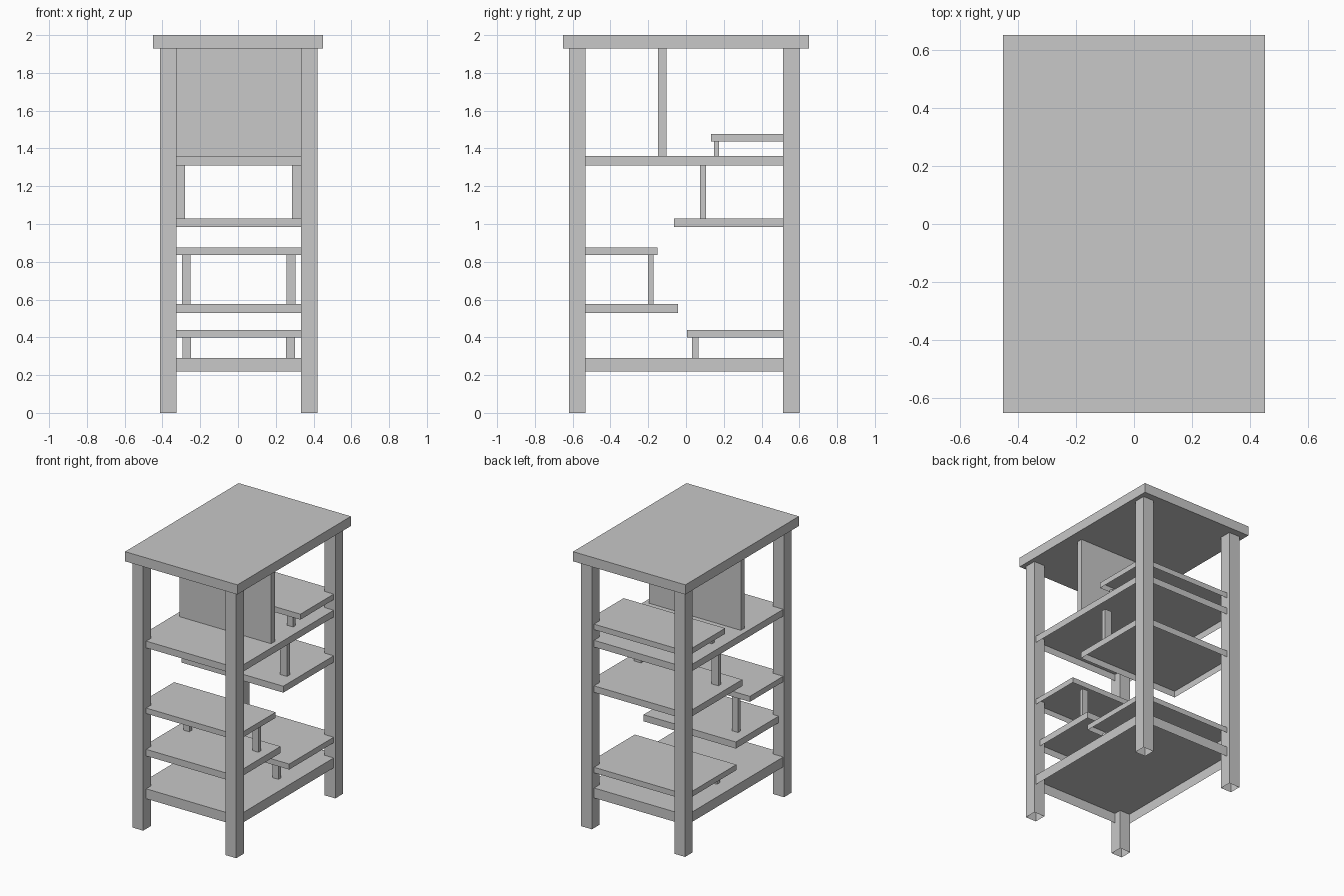
import bpy
import bmesh
from mathutils import Vector

cube = bpy.data.objects.get("Cube")
if cube:
    bpy.data.objects.remove(cube, do_unlink=True)

# Single flat material
grey = bpy.data.materials.new("plain grey")
grey.use_nodes = True
colour = (0.58, 0.58, 0.58, 1)
grey.diffuse_color = colour
grey.node_tree.nodes["Principled BSDF"].inputs["Base Color"].default_value = colour


def box(name, xs, ys, zs, open_bottom=False):
    """Box between the given limits on each axis."""
    bm = bmesh.new()
    bmesh.ops.create_cube(bm, size=1)
    lo, hi = (Vector(p) for p in zip(xs, ys, zs))
    for v in bm.verts:
        v.co = Vector(lo[i] + (hi[i] - lo[i]) * (v.co[i] + 0.5) for i in range(3))
    bm.normal_update()
    if open_bottom:
        base = [f for f in bm.faces if f.normal.z < -0.9]
        bmesh.ops.delete(bm, geom=base, context='FACES_ONLY')
    mesh = bpy.data.meshes.new(name)
    bm.to_mesh(mesh)
    bm.free()
    mesh.materials.append(grey)
    obj = bpy.data.objects.new(name, mesh)
    bpy.context.collection.objects.link(obj)


# Table top
box("table_top", (-0.45, 0.45), (-0.65, 0.65), (1.93, 2.0))

# Hollow legs, open at the floor
for side, xs in (("right", (-0.413, -0.326)), ("left", (0.334, 0.42))):
    for end, ys in (("front", (-0.62, -0.532)), ("back", (0.514, 0.6))):
        box(f"{end}_{side}_leg", xs, ys, (0, 1.93), open_bottom=True)

# Shelves: top and rim only, let into the legs
HALF = 0.407
FRONT, BACK = -0.585, 0.575
shelves = {
    "bottom_shelf": (HALF, FRONT, BACK, 0.218, 0.29),
    "low_back_shelf": (HALF, 0.005, BACK, 0.4, 0.44),
    "lower_front_shelf": (0.37, FRONT, -0.042, 0.528, 0.576),
    "upper_front_shelf": (HALF, FRONT, -0.15, 0.835, 0.875),
    "middle_back_shelf": (HALF, -0.063, BACK, 0.983, 1.03),
    "main_shelf": (HALF, FRONT, BACK, 1.311, 1.36),
    "high_back_shelf": (HALF, 0.133, BACK, 1.437, 1.477),
}
for name, (x, y0, y1, z0, z1) in shelves.items():
    box(name, (-x, x), (y0, y1), (z0, z1), open_bottom=True)

# Upright divider panel
box("divider_panel", (-0.367, 0.369), (-0.148, -0.104), (1.36, 1.93))

# Paired hollow posts: centre x, width, y limits, z limits
SHIFT = 0.003
posts = {
    "low_back_post": (0.275, 0.046, (0.033, 0.065), (0.29, 0.4)),
    "front_post": (0.277, 0.047, (-0.2, -0.171), (0.576, 0.835)),
    "middle_back_post": (0.31, 0.055, (0.075, 0.107), (1.03, 1.311)),
    "high_back_post": (0.31, 0.05, (0.148, 0.176), (1.36, 1.437)),
}
for name, (x, w, ys, zs) in posts.items():
    for side, s in (("left", 1), ("right", -1)):
        cx = s * x + SHIFT
        box(f"{name}_{side}", (cx - w / 2, cx + w / 2), ys, zs, open_bottom=True)
